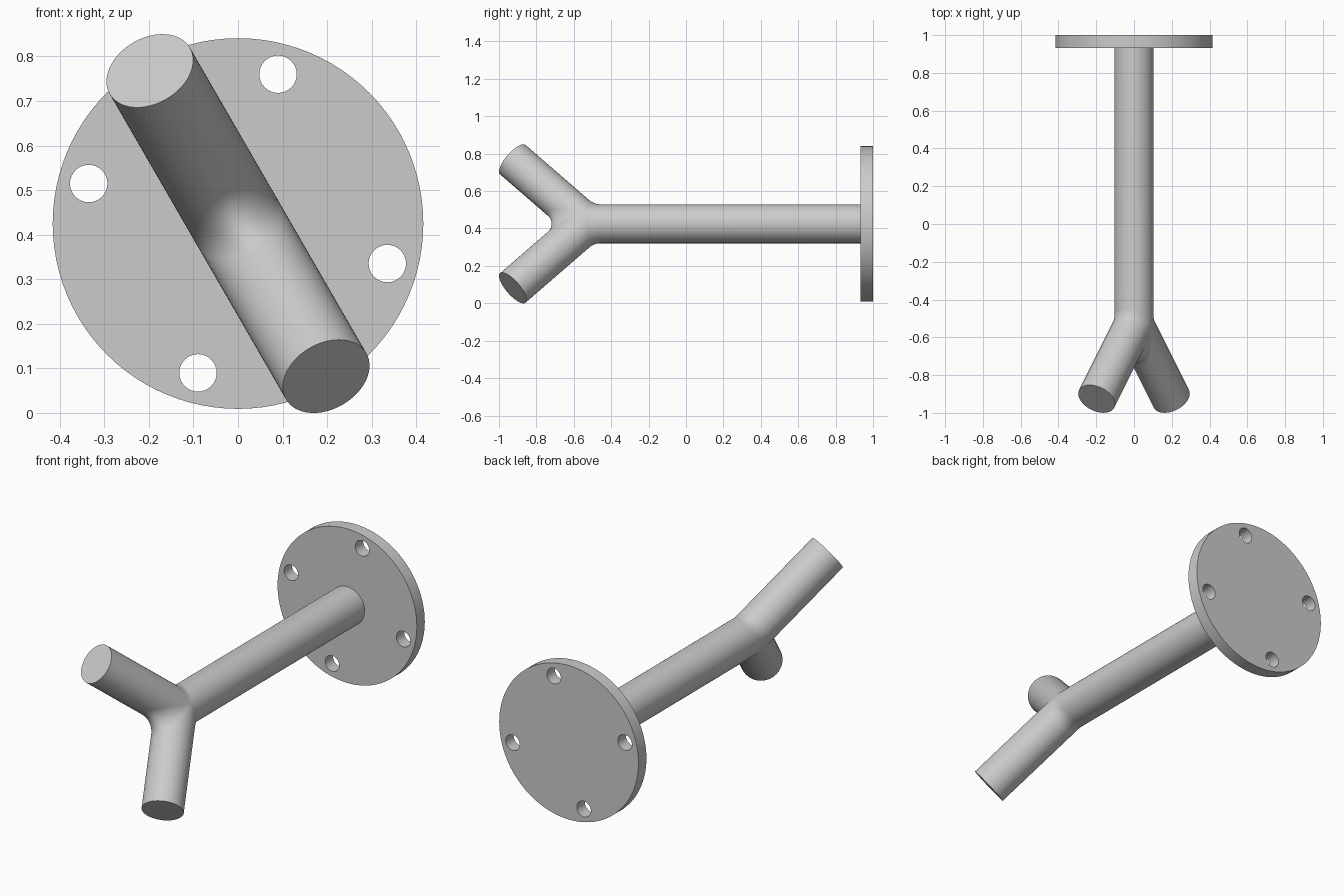
import bpy
import bmesh
from math import sin, cos, tan, pi, radians
from mathutils import Vector

if "Cube" in bpy.data.objects:
    bpy.data.objects.remove(bpy.data.objects["Cube"], do_unlink=True)

CENTRE_Z = 0.425
TUBE_R, FILLET_R = 0.104, 0.1
JUNCTION = Vector((0, -0.53, CENTRE_Z))
SIDE_STEPS, ARC_STEPS = 32, 10

steel = bpy.data.materials.new("grey_steel")
steel.use_nodes = True
steel.diffuse_color = (0.6, 0.6, 0.6, 1)
steel.node_tree.nodes["Principled BSDF"].inputs["Base Color"].default_value = (0.6, 0.6, 0.6, 1)


def smooth(obj):
    bpy.ops.object.select_all(action="DESELECT")
    obj.select_set(True)
    bpy.context.view_layer.objects.active = obj
    bpy.ops.object.shade_smooth_by_angle(angle=radians(30))


# Forked tube: a stem and two branches lying in one tilted plane
back = Vector((0, 1, 0))
tilt = Vector((-sin(radians(30)), 0, cos(radians(30))))
normal = back.cross(tilt)
arms = [(back, 0.935 - JUNCTION.y),
        ((tilt - back).normalized(), 0.56),
        ((-tilt - back).normalized(), 0.56)]


def add_corner(bm, arm_a, arm_b):
    """Half of two neighbouring tubes, joined by a rolling-ball fillet."""
    (a, len_a), (b, len_b) = arm_a, arm_b
    half = a.angle(b) / 2
    bisector = (a + b).normalized()
    perp_a = (bisector - a * bisector.dot(a)).normalized()
    perp_b = (bisector - b * bisector.dot(b)).normalized()
    reach = TUBE_R + FILLET_R
    rows = []
    for i in range(SIDE_STEPS + 1):
        phi = -pi / 2 + pi * i / SIDE_STEPS
        na = perp_a * cos(phi) + normal * sin(phi)
        nb = perp_b * cos(phi) + normal * sin(phi)
        ball = bisector * (reach * cos(phi) / sin(half)) + normal * (reach * sin(phi))
        points = [a * len_a + na * TUBE_R]
        for k in range(ARC_STEPS + 1):
            # Even steps of angle between the two contact normals
            span = na.angle(nb, 0)
            t = k / ARC_STEPS
            if span < 1e-4:
                n = na
            else:
                n = (na * sin((1 - t) * span) + nb * sin(t * span)) / sin(span)
            points.append(ball - n * FILLET_R)
        points.append(b * len_b + nb * TUBE_R)
        rows.append([bm.verts.new(JUNCTION + p) for p in points])
    for r0, r1 in zip(rows, rows[1:]):
        for k in range(len(r0) - 1):
            bm.faces.new((r0[k], r0[k + 1], r1[k + 1], r1[k]))


bm = bmesh.new()
for i in range(3):
    add_corner(bm, arms[i], arms[(i + 1) % 3])
bmesh.ops.remove_doubles(bm, verts=bm.verts, dist=0.0002)
bmesh.ops.holes_fill(bm, edges=[e for e in bm.edges if e.is_boundary], sides=0)
bmesh.ops.recalc_face_normals(bm, faces=bm.faces)
mesh = bpy.data.meshes.new("forked_tube")
bm.to_mesh(mesh)
bm.free()
mesh.materials.append(steel)
tube = bpy.data.objects.new("forked_tube", mesh)
bpy.context.collection.objects.link(tube)
smooth(tube)

# Mounting plate: a disc outline with four bolt holes, extruded
outline = bpy.data.curves.new("mounting_plate", "CURVE")
outline.dimensions = "2D"
outline.fill_mode = "BOTH"
outline.extrude = 0.034


def add_circle(x, y, radius, sides):
    spline = outline.splines.new("POLY")
    spline.points.add(sides - 1)
    spline.use_cyclic_u = True
    for i, p in enumerate(spline.points):
        ang = 2 * pi * i / sides
        p.co = (x + radius * cos(ang), y + radius * sin(ang), 0, 1)


add_circle(0, 0, 0.416, 96)
for i in range(4):
    ang = radians(75 + 90 * i)
    add_circle(0.347 * cos(ang), 0.347 * sin(ang), 0.042, 32)

plate_curve = bpy.data.objects.new("plate_outline", outline)
bpy.context.collection.objects.link(plate_curve)
plate_mesh = bpy.data.meshes.new_from_object(
    plate_curve.evaluated_get(bpy.context.evaluated_depsgraph_get()))
bpy.data.objects.remove(plate_curve, do_unlink=True)

bm = bmesh.new()
bm.from_mesh(plate_mesh)
bmesh.ops.remove_doubles(bm, verts=bm.verts, dist=0.0002)
bmesh.ops.recalc_face_normals(bm, faces=bm.faces)
bm.to_mesh(plate_mesh)
bm.free()
plate_mesh.materials.clear()
plate_mesh.materials.append(steel)
plate = bpy.data.objects.new("mounting_plate", plate_mesh)
plate.location = (0, 0.966, CENTRE_Z)
plate.rotation_euler = (pi / 2, 0, 0)
bpy.context.collection.objects.link(plate)
smooth(plate)
